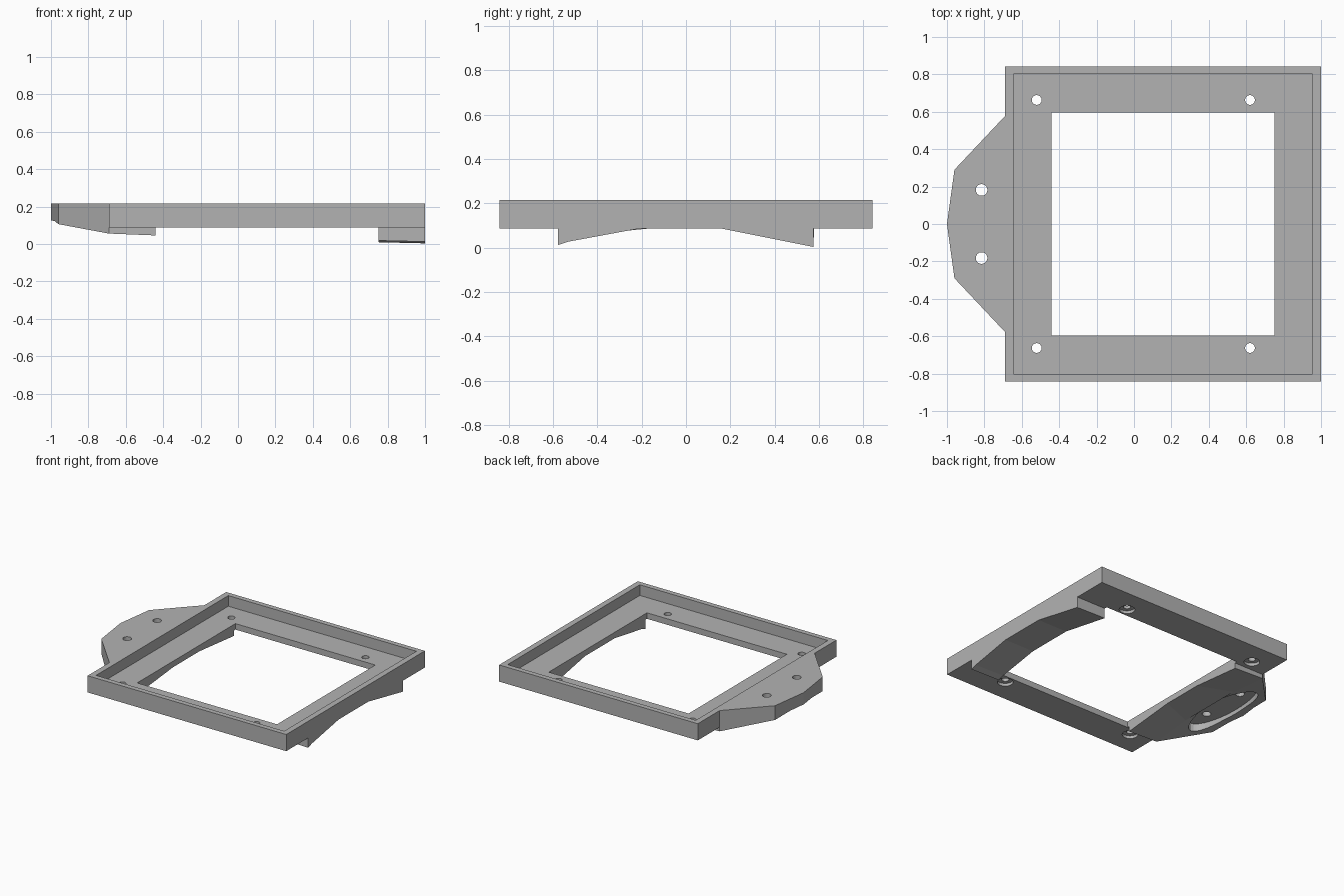
import bpy, bmesh
from mathutils import Vector, Matrix

old = bpy.data.objects.get("Cube")
if old:
    bpy.data.objects.remove(old)

grey = bpy.data.materials.new("plain_grey")
grey.use_nodes = True
colour = (0.45, 0.45, 0.45, 1)
grey.diffuse_color = colour
grey.node_tree.nodes["Principled BSDF"].inputs["Base Color"].default_value = colour

TOP, UNDER, FLOOR = 0.215, 0.087, 0.133


def finish(name, bm):
    bmesh.ops.recalc_face_normals(bm, faces=bm.faces[:])
    mesh = bpy.data.meshes.new(name)
    bm.to_mesh(mesh)
    bm.free()
    mesh.materials.append(grey)
    ob = bpy.data.objects.new(name, mesh)
    bpy.context.scene.collection.objects.link(ob)
    return ob


def prism(points, direction):
    """Extrude a flat outline along a vector."""
    bm = bmesh.new()
    face = bm.faces.new([bm.verts.new(p) for p in points])
    new = bmesh.ops.extrude_face_region(bm, geom=[face])["geom"]
    bmesh.ops.translate(bm, vec=direction,
                        verts=[v for v in new if isinstance(v, bmesh.types.BMVert)])
    return bm


def box(name, x0, x1, y, z0, z1):
    outline = [(x0, -y, z0), (x1, -y, z0), (x1, y, z0), (x0, y, z0)]
    return finish(name, prism(outline, (0, 0, z1 - z0)))


def cylinder(name, x, y, rx, ry, z0, z1):
    bm = bmesh.new()
    place = Matrix.Translation((x, y, (z0 + z1) / 2)) @ Matrix.Diagonal((rx, ry, 1, 1))
    bmesh.ops.create_cone(bm, cap_ends=True, segments=40, radius1=1, radius2=1,
                          depth=z1 - z0, matrix=place)
    return finish(name, bm)


def cut(target, cutters):
    """Subtract every cutter, then discard it."""
    for c in cutters:
        bpy.context.view_layer.update()
        mod = target.modifiers.new("cut", "BOOLEAN")
        mod.operation, mod.solver, mod.object = "DIFFERENCE", "EXACT", c
        bpy.context.view_layer.objects.active = target
        bpy.ops.object.modifier_apply(modifier=mod.name)
        bpy.data.objects.remove(c)


# Square frame with a shallow tray, a window and counterbored screw holes
frame = box("frame", -0.69, 1, 0.842, UNDER, TOP)
cutters = [box("tray_cut", -0.645, 0.955, 0.803, FLOOR, 0.3),
           box("window_cut", -0.44, 0.75, 0.597, 0, 0.3)]
for x in (-0.52, 0.62):
    for y in (-0.663, 0.663):
        cutters.append(cylinder("screw_cut", x, y, 0.026, 0.026, 0, 0.3))
        cutters.append(cylinder("counterbore_cut", x, y, 0.055, 0.055, 0, UNDER + 0.022))
cut(frame, cutters)

# Left rib with an arched underside
arch = [(-0.577, 0.012), (-0.53, 0.027), (-0.2, 0.088), (0.13, 0.092),
        (0.575, 0.003), (0.575, 0.1), (-0.577, 0.1)]
bm = prism([(0.75, y, z) for y, z in arch], (0.25, 0, 0))
for v in bm.verts:
    if v.co.z < 0.03 and v.co.x < 0.8:
        v.co.z += 0.006
finish("left_rib", bm)


def underside(x, y):
    """Height of the gently domed underside on the right."""
    along = 0.09 - 0.04 * (x + 0.44)
    if x < -0.69:
        along = 0.1 + 0.08 * (-0.69 - x)
    return along - 0.1 * max(0, abs(y) - 0.13)


def domed(name, outline, top):
    """Prism sliced into strips whose lower edge follows the dome."""
    bm = prism([(x, y, 0) for x, y in outline], (0, 0, top))
    for y in (-0.45, -0.29, -0.13, 0.13, 0.29, 0.45):
        bmesh.ops.bisect_plane(bm, geom=bm.verts[:] + bm.edges[:] + bm.faces[:],
                               plane_co=Vector((0, y, 0)), plane_no=Vector((0, 1, 0)))
    for v in bm.verts:
        if v.co.z < 0.01:
            v.co.z = min(underside(v.co.x, v.co.y), top - 0.005)
    bmesh.ops.triangulate(bm, faces=bm.faces[:])
    return finish(name, bm)


# Right rib below the frame
domed("right_rib", [(-0.69, -0.577), (-0.44, -0.577), (-0.44, 0.577), (-0.69, 0.577)], 0.11)

# Mounting tab with two holes and an oval pocket underneath
tab = domed("mounting_tab", [(-0.69, -0.577), (-0.69, 0.577), (-0.96, 0.29),
                             (-1, 0), (-0.96, -0.29)], TOP)
cut(tab, [cylinder("pocket_cut", -0.815, 0, 0.118, 0.35, 0, 0.15)]
    + [cylinder("tab_hole_cut", -0.815, y, 0.031, 0.031, 0, 0.3) for y in (-0.182, 0.182)])
